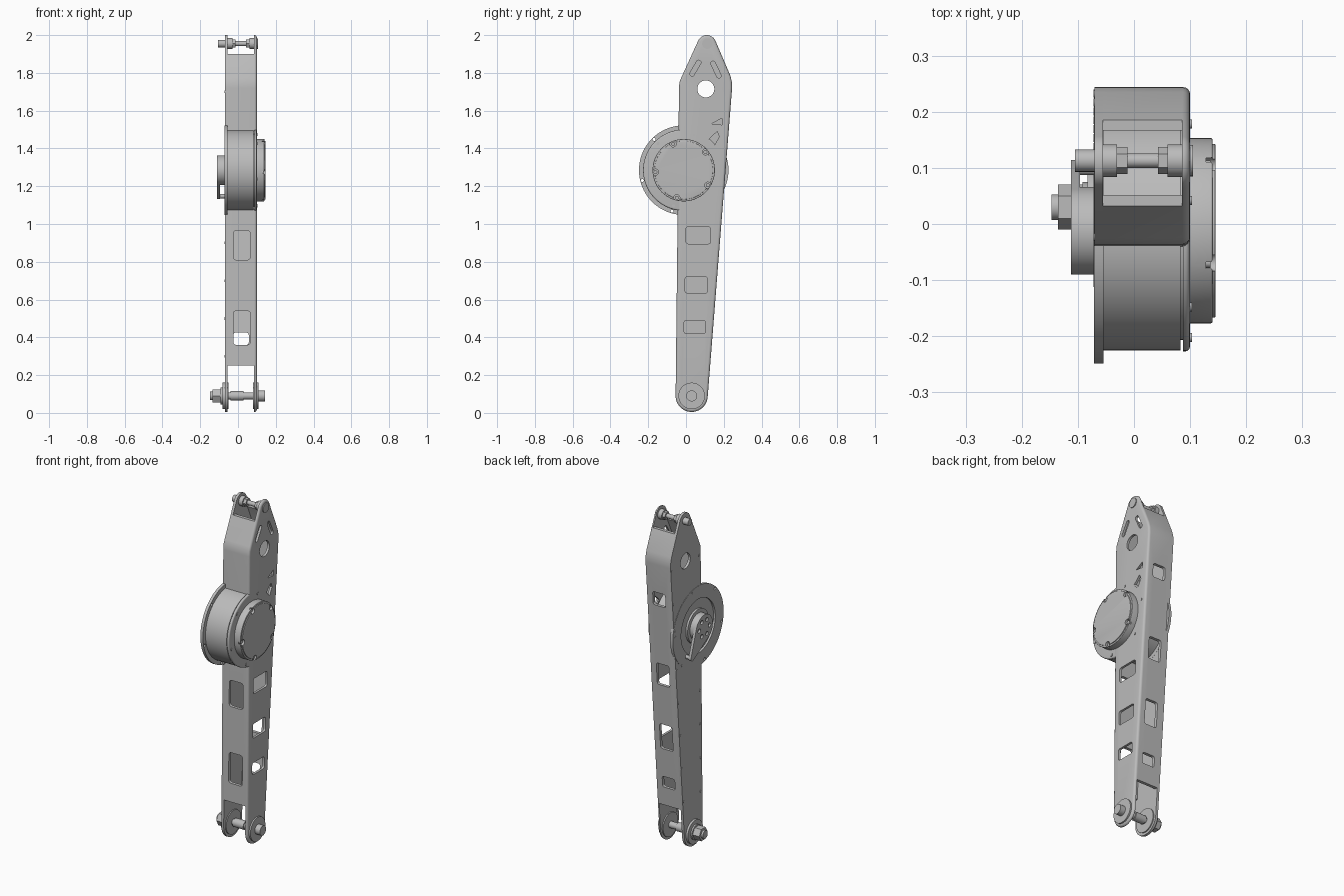
import bpy, bmesh
from math import pi, cos, sin, acos, atan2, hypot, radians
from mathutils import Vector

cube = bpy.data.objects.get("Cube")
if cube:
    bpy.data.objects.remove(cube, do_unlink=True)

metal = bpy.data.materials.new("brushed_grey")
metal.use_nodes = True
GREY = (0.5, 0.5, 0.5, 1)
metal.diffuse_color = GREY
metal.node_tree.nodes["Principled BSDF"].inputs["Base Color"].default_value = GREY


# Profile helpers: lists of 2D points
def arc(c, r, a0, a1, n=24):
    return [(c[0] + r * cos(a0 + (a1 - a0) * i / n),
             c[1] + r * sin(a0 + (a1 - a0) * i / n)) for i in range(n + 1)]


def circle(c, r, n=64):
    return arc(c, r, 0, 2 * pi, n)[:-1]


def capsule(p, r, q, s):
    d = atan2(q[1] - p[1], q[0] - p[0])
    t = acos((r - s) / hypot(q[0] - p[0], q[1] - p[1]))
    return arc(q, s, d - t, d + t, 16) + arc(p, r, d + t, d + 2 * pi - t, 32)


def rect(u0, u1, v0, v1, r=0.012):
    pts = []
    for k, (u, v) in enumerate([(u1 - r, v1 - r), (u0 + r, v1 - r),
                                (u0 + r, v0 + r), (u1 - r, v0 + r)]):
        pts += arc((u, v), r, k * pi / 2, (k + 1) * pi / 2, 4)
    return pts


def inset(pts, d):
    out = []
    for i, p in enumerate(pts):
        p = Vector(p)
        a = (p - Vector(pts[i - 1])).normalized()
        b = (Vector(pts[(i + 1) % len(pts)]) - p).normalized()
        n = Vector((-a.y - b.y, a.x + b.x)).normalized()
        out.append(tuple(p + n * d / max(0.3, n.dot(Vector((-a.y, a.x))))))
    return out


# Extrude a profile along x (profile in y, z) or y (profile in x, z)
def prism(name, pts, lo, hi, axis="x", bevel=0, segments=4):
    bm = bmesh.new()
    rings = []
    for w in (lo, hi):
        rings.append([bm.verts.new((w, u, v) if axis == "x" else (u, w, v))
                      for u, v in pts])
    bm.faces.new(rings[0])
    bm.faces.new(rings[1])
    n = len(pts)
    for i in range(n):
        j = (i + 1) % n
        bm.faces.new((rings[0][i], rings[0][j], rings[1][j], rings[1][i]))
    bmesh.ops.recalc_face_normals(bm, faces=bm.faces)
    if bevel:
        rim = set(rings[1])
        edges = [e for e in bm.edges if e.verts[0] in rim and e.verts[1] in rim]
        bmesh.ops.bevel(bm, geom=edges, offset=bevel, segments=segments,
                        profile=0.5, affect="EDGES", clamp_overlap=False)
    me = bpy.data.meshes.new(name)
    bm.to_mesh(me)
    bm.free()
    me.materials.append(metal)
    ob = bpy.data.objects.new(name, me)
    bpy.context.collection.objects.link(ob)
    return ob


def disc(name, c, r, lo, hi, bevel=0, n=64):
    return prism(name, circle(c, r, n), lo, hi, bevel=bevel)


# Subtract the cutters, bake the result and delete them
def cut(ob, cutters):
    for c in cutters:
        c.hide_render = True
        m = ob.modifiers.new("cut", "BOOLEAN")
        m.operation, m.solver, m.object = "DIFFERENCE", "EXACT", c
    bpy.context.view_layer.update()
    dg = bpy.context.evaluated_depsgraph_get()
    me = bpy.data.meshes.new_from_object(ob.evaluated_get(dg))
    ob.modifiers.clear()
    ob.data = me
    for c in cutters:
        bpy.data.objects.remove(c, do_unlink=True)


FOOT, TIP, HUB, EYE = (0.03, 0.09), (0.11, 1.95), (-0.012, 1.285), (0.105, 1.715)
outline = (arc(FOOT, 0.085, pi, radians(355)) + [(0.244, 1.72), (0.243, 1.752), (0.235, 1.785)]
           + arc(TIP, 0.05, radians(23), radians(157), 16)
           + [(-0.025, 1.775), (-0.035, 1.75), (-0.037, 1.72)])

# Hollow limb housing, open towards the cover and at both ends
housing = prism("limb_housing", outline, -0.055, 0.10, bevel=0.013)
cutters = [prism("cavity", inset(outline, 0.018), -0.08, 0.086),
           prism("top_gap", rect(-0.3, 0.5, 1.9, 2.2), -0.081, 0.0855),
           prism("bottom_gap", rect(-0.3, 0.5, -0.2, 0.25), -0.081, 0.0855),
           disc("eye_hole", EYE, 0.045, 0.05, 0.2)]
for y0, y1, z0, z1 in [(0, 0.13, 0.895, 0.985), (-0.005, 0.115, 0.635, 0.72),
                       (-0.01, 0.103, 0.42, 0.49)]:
    cutters.append(prism("side_window", rect(y0, y1, z0, z1), 0.05, 0.2))
for z0, z1 in [(0.81, 0.965), (0.36, 0.54)]:
    cutters.append(prism("front_window", rect(-0.025, 0.065, z0, z1, 0.015), -0.1, 0, "y"))
for z0, z1 in [(1.47, 1.55), (0.985, 1.115), (0.595, 0.745), (0.36, 0.425)]:
    cutters.append(prism("rear_window", rect(-0.025, 0.057, z0, z1), 0.08, 0.4, "y"))
for p, q in [((0.032, 1.795), (0.067, 1.855)), ((0.143, 1.85), (0.174, 1.785))]:
    cutters.append(prism("slot", capsule(p, 0.0121, q, 0.012), 0.05, 0.2))
for tri in [[(0.135, 1.53), (0.19, 1.525), (0.19, 1.56)],
            [(0.118, 1.445), (0.15, 1.415), (0.176, 1.463), (0.165, 1.49)]]:
    cutters.append(prism("gusset_hole", tri, 0.05, 0.2))
cut(housing, cutters)

# Flat cover plate and motor flange
cover = prism("cover_plate", outline, -0.07, -0.055)
cut(cover, [disc("eye_hole", EYE, 0.045, -0.1, 0),
            disc("recess", HUB, 0.16, -0.1, 0)])
flange = disc("motor_flange", HUB, 0.237, -0.0715, -0.0545, n=96)
ring_angles = [radians(14 + 60 * k) for k in range(6)]
cut(flange, [disc("recess", HUB, 0.1595, -0.1, 0)]
    + [disc("hole", circle_pt, 0.008, -0.1, 0, n=16)
       for circle_pt in [(HUB[0] + 0.226 * cos(a), HUB[1] + 0.226 * sin(a))
                         for a in ring_angles]])

# Cover screws along both long edges
for k in range(8):
    z = 0.3 + k * 0.2
    for side, y in (("front", -0.04 + 0.01 * z), ("rear", 0.098 + 0.079 * z)):
        if side == "rear" or abs(z - HUB[1]) > 0.25:
            disc(f"cover_screw_{side}_{k}", (y, z), 0.007, -0.0725, -0.06, n=12)

# Motor drum with a narrow groove before the front disc
disc("motor_drum", HUB, 0.213, -0.060, 0.083, n=96)
disc("drum_core", HUB, 0.195, 0.07, 0.095)
disc("drum_front_disc", HUB, 0.215, 0.0875, 0.0995, bevel=0.008, n=96)
for k, a in enumerate(ring_angles):
    c = (HUB[0] + 0.196 * cos(a), HUB[1] + 0.196 * sin(a))
    disc(f"drum_screw_{k}", c, 0.008, 0.095, 0.103, n=16)

# Motor cap with five notched screws
cap_rim = disc("cap_rim", HUB, 0.165, 0.095, 0.140, bevel=0.003, n=96)
cap_face = disc("cap_face", HUB, 0.155, 0.1, 0.145, bevel=0.002, n=96)
spots = [(HUB[0] + 0.15 * cos(a), HUB[1] + 0.15 * sin(a))
         for a in [radians(-32 + 72 * k) for k in range(5)]]
for part in (cap_rim, cap_face):
    cut(part, [disc("notch", c, 0.016, 0.128, 0.2, n=24) for c in spots])
for k, c in enumerate(spots):
    disc(f"cap_screw_{k}", c, 0.010, 0.12, 0.136, n=16)

# Output hub and crank lever
hub = disc("output_hub", HUB, 0.078, -0.110, -0.05)
lever = prism("crank_lever", capsule(HUB, 0.078, (0.098, 1.147), 0.016), -0.112, -0.096)
for part in (hub, lever):
    cut(part, [disc("bolt_hole", (HUB[0] + 0.048 * cos(k * pi / 3),
                                  HUB[1] + 0.048 * sin(k * pi / 3)), 0.012, -0.2, -0.1, n=20)
               for k in range(6)])
disc("hub_collar", HUB, 0.1, -0.072, -0.055)
disc("lever_pin", (0.098, 1.147), 0.011, -0.1, -0.065, n=20)

# Upper cross bolt: (name, radius, start, end, sides)
for name, r, x0, x1, n in [("upper_rod", 0.013, -0.09, 0.1, 24),
                           ("upper_bolt_head", 0.020, -0.105, -0.07, 24),
                           ("upper_spacer_right", 0.029, -0.056, -0.030, 32),
                           ("upper_nut_right", 0.024, -0.030, -0.012, 6),
                           ("upper_nut_left", 0.024, 0.043, 0.060, 6),
                           ("upper_spacer_left", 0.029, 0.060, 0.087, 32),
                           ("upper_end_disc", 0.028, 0.095, 0.105, 32)]:
    disc(name, (0.113, 1.955), r, x0, x1, n=n)

# Lower pivot pin, bearings and nut
for name, r, x0, x1, n in [("lower_pin", 0.019, -0.1, 0.12, 32),
                           ("lower_pin_sleeve", 0.025, -0.04, 0.03, 32),
                           ("lower_bearing_right", 0.070, -0.083, -0.049, 48),
                           ("lower_bearing_left", 0.070, 0.079, 0.109, 48),
                           ("lower_washer_right", 0.045, -0.092, -0.08, 32),
                           ("lower_nut", 0.040, -0.135, -0.09, 6),
                           ("lower_pin_tip", 0.023, -0.147, -0.13, 24),
                           ("lower_pin_head", 0.029, 0.10, 0.142, 32)]:
    disc(name, FOOT, r, x0, x1, n=n)

# Smooth curved surfaces, keep edges sharp
bpy.ops.object.select_all(action="DESELECT")
for ob in bpy.context.collection.objects:
    if ob.type == "MESH" and metal.name in ob.data.materials:
        ob.select_set(True)
        bpy.context.view_layer.objects.active = ob
bpy.ops.object.shade_smooth_by_angle(angle=radians(30))
